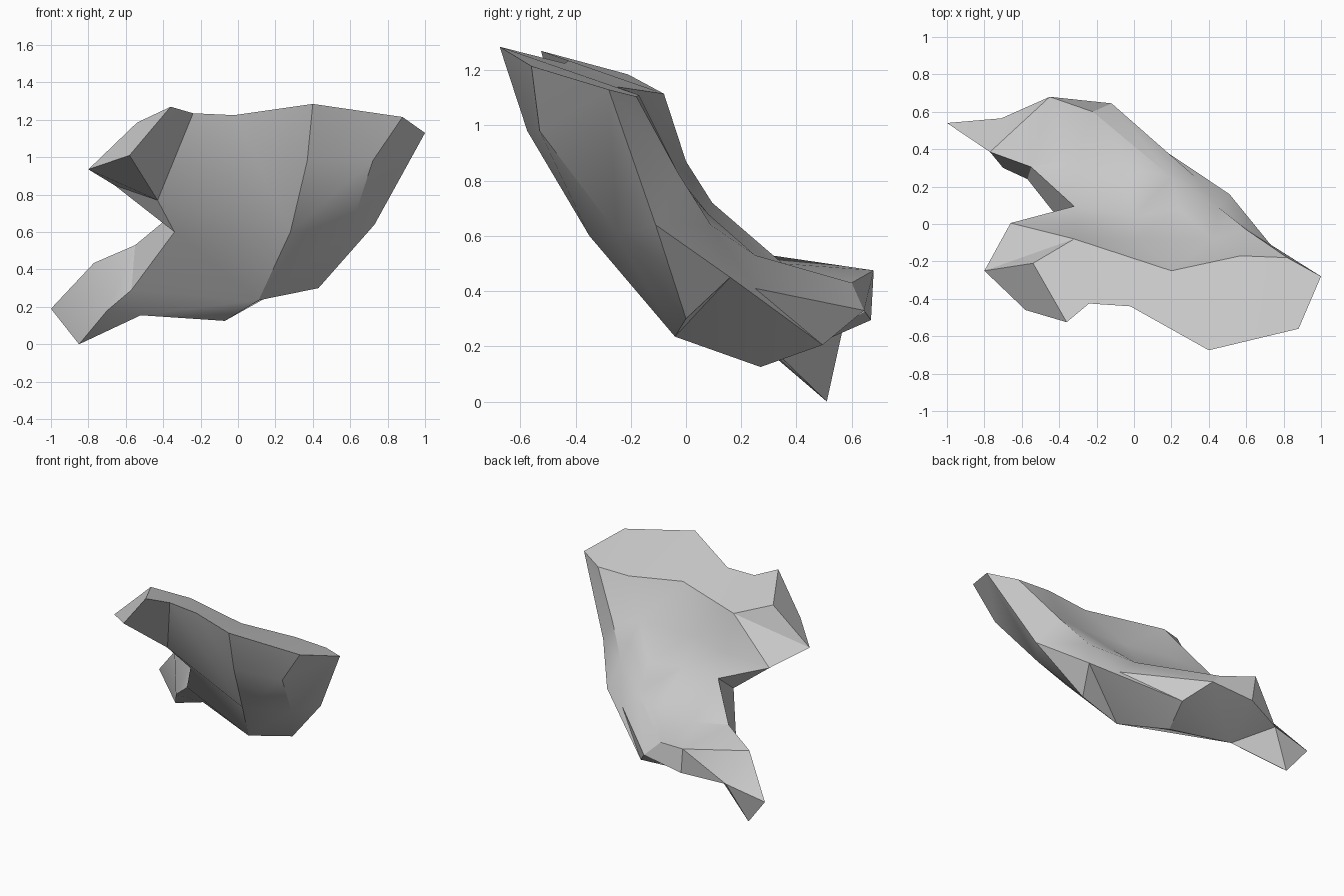
import bpy
import bmesh
from mathutils import Vector
from mathutils.geometry import delaunay_2d_cdt

cube = bpy.data.objects.get("Cube")
if cube:
    bpy.data.objects.remove(cube, do_unlink=True)

# Single grey material
grey = bpy.data.materials.new("plain_grey")
grey.use_nodes = True
colour = (0.6, 0.6, 0.6, 1.0)
grey.diffuse_color = colour
grey.node_tree.nodes["Principled BSDF"].inputs["Base Color"].default_value = colour

# Corners of the convex outer skin, clockwise from the top
OUTER = {
    "top": (0.40, -0.675, 1.285), "top_left": (0.88, -0.56, 1.215),
    "left_tip": (1.0, -0.28, 1.13), "left_mid": (0.73, -0.11, 0.64),
    "left_low": (0.51, 0.16, 0.45), "heel": (0.01, 0.495, 0.205),
    "heel_back": (-0.12, 0.645, 0.33), "back": (-0.43, 0.67, 0.295),
    "prong_back": (-0.71, 0.565, 0.25), "prong_tip": (-0.85, 0.51, 0.0),
    "prong_side": (-0.70, 0.30, 0.18), "prong_root": (-0.57, 0.24, 0.29),
    "notch_low": (-0.34, -0.05, 0.60), "notch_high": (-0.43, -0.18, 0.77),
    "arm_under": (-0.58, -0.46, 1.01), "arm_top": (-0.36, -0.525, 1.27),
    "arm_root": (-0.24, -0.425, 1.235), "top_mid": (-0.02, -0.44, 1.225),
}
# Corners of the hollow inner skin
INNER = {
    "lip_mid": (0.20, -0.25, 1.14), "lip_bend": (0.57, -0.17, 1.11),
    "lip_left": (0.82, -0.18, 1.105), "in_left": (0.60, -0.03, 0.83),
    "in_low": (0.45, 0.09, 0.64), "ledge": (0.33, 0.25, 0.41),
    "in_heel": (0.20, 0.25, 0.53), "in_back": (-0.22, 0.60, 0.43),
    "ridge": (-0.45, 0.68, 0.475), "in_side": (-0.77, 0.385, 0.435),
    "in_root": (-0.55, 0.305, 0.53), "in_notch": (-0.32, 0.095, 0.72),
    "arm_low": (-0.66, 0.005, 0.85), "arm_tip": (-0.80, -0.25, 0.935),
    "arm_lip": (-0.54, -0.21, 1.185), "lip_root": (-0.32, -0.08, 1.115),
}
PRONG_END = (-1.0, 0.54, 0.19)
# Points that shape each skin inside its border
BULGE = {
    "brow": (0.37, -0.575, 0.98), "cheek": (0.72, -0.53, 0.98),
    "belly": (0.28, -0.35, 0.60), "side": (0.60, -0.25, 0.61),
    "side_low": (0.43, 0.0, 0.30), "keel": (0.11, -0.04, 0.235),
    "base": (-0.07, 0.27, 0.125), "base_right": (-0.52, 0.35, 0.155),
}
HOLLOW = {
    "upper": (0.42, -0.08, 0.86), "middle": (0.24, 0.08, 0.68),
    "floor": (0.0, 0.04, 0.70), "lower": (-0.03, 0.30, 0.50),
    "prong": (-0.30, 0.35, 0.50), "neck": (0.0, -0.08, 0.88),
    "arm": (-0.31, 0.0, 0.87),
}
# Edges that the outer skin must follow
CREASES = [
    ("arm_root", "notch_high"), ("top_left", "cheek"), ("cheek", "side"),
    ("side", "side_low"), ("top", "brow"), ("brow", "belly"), ("belly", "keel"),
    ("side_low", "keel"), ("keel", "base_right"), ("base_right", "prong_root"),
    ("base_right", "prong_tip"),
]
# Outer corner joined to inner corner all round the broken edge
RIM = [
    ("top", "lip_mid"), ("top", "lip_bend"), ("top_left", "lip_bend"),
    ("top_left", "lip_left"), ("left_tip", "lip_left"),
    ("left_mid", "in_left"), ("left_low", "in_low"), ("heel", "ledge"),
    ("heel_back", "ledge"), ("heel_back", "in_heel"), ("heel_back", "in_back"),
    ("back", "ridge"), ("prong_back", "ridge"), ("prong_back", "in_side"),
    ("prong_back", "prong_end"), ("prong_tip", "prong_end"),
    ("prong_side", "in_side"), ("prong_root", "in_root"),
    ("notch_low", "in_notch"), ("notch_high", "arm_low"),
    ("arm_under", "arm_tip"), ("arm_top", "arm_lip"),
    ("arm_root", "lip_root"), ("top_mid", "lip_mid"),
]

bm = bmesh.new()


def add_skin(border, extra, slope, creases):
    """Triangulate a skin across its border, seen square to the slope."""
    verts = {k: bm.verts.new(p) for k, p in (border | extra).items()}
    names = list(verts)
    flat = [Vector((v.co.x, v.co.z - slope * v.co.y)) for v in verts.values()]
    edges = [(names.index(a), names.index(b)) for a, b in creases]
    result = delaunay_2d_cdt(flat, edges, [list(range(len(border)))], 1, 1e-5)
    tris, origin = result[2], result[3]
    for tri in tris:
        bm.faces.new([verts[names[origin[i][0]]] for i in tri])
    return verts


outer = add_skin(OUTER, BULGE, 2.0, CREASES)
inner = add_skin(INNER, HOLLOW, 1.0, [])
inner["prong_end"] = bm.verts.new(PRONG_END)

# Edge walls between the two skins
for (a, b), (c, d) in zip(RIM, RIM[1:] + RIM[:1]):
    loop = list(dict.fromkeys([outer[a], outer[c], inner[d], inner[b]]))
    bm.faces.new(loop)

bmesh.ops.recalc_face_normals(bm, faces=bm.faces[:])
mesh = bpy.data.meshes.new("shell_fragment")
bm.to_mesh(mesh)
bm.free()
mesh.materials.append(grey)

fragment = bpy.data.objects.new("shell_fragment", mesh)
bpy.context.collection.objects.link(fragment)
bpy.ops.object.select_all(action="DESELECT")
fragment.select_set(True)
bpy.context.view_layer.objects.active = fragment
bpy.ops.object.shade_smooth_by_angle()
